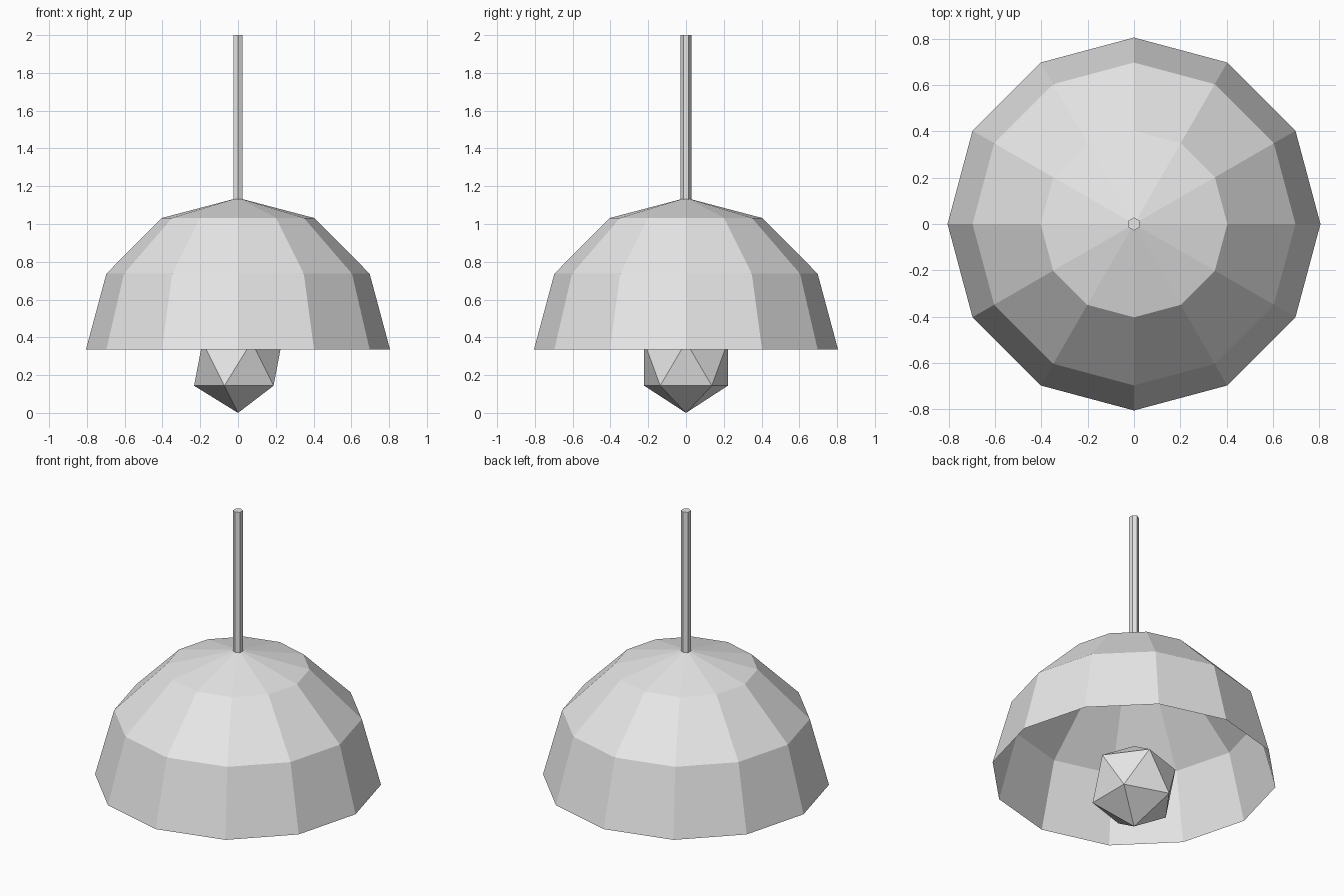
import bpy
import bmesh
import math

cube = bpy.data.objects.get("Cube")
if cube:
    bpy.data.objects.remove(cube, do_unlink=True)

# One pale grey for every part
grey = bpy.data.materials.new("pale_grey")
grey.use_nodes = True
grey.diffuse_color = (0.8, 0.8, 0.8, 1)
grey.node_tree.nodes["Principled BSDF"].inputs["Base Color"].default_value = grey.diffuse_color


def finish(obj, name):
    obj.name = obj.data.name = name
    obj.data.materials.append(grey)


def lathe_open_dome(name, profile, apex_z, sides):
    """Spin (radius, z) rings into an open, flat-faced sheet closed at the apex."""
    bm = bmesh.new()
    rings = []
    for radius, z in profile:
        angles = [math.tau * i / sides for i in range(sides)]
        rings.append([bm.verts.new((radius * math.cos(a), radius * math.sin(a), z)) for a in angles])
    apex = bm.verts.new((0, 0, apex_z))
    for i in range(sides):
        j = (i + 1) % sides
        for low, high in zip(rings, rings[1:]):
            bm.faces.new((low[i], low[j], high[j], high[i]))
        bm.faces.new((rings[-1][i], rings[-1][j], apex))
    mesh = bpy.data.meshes.new(name)
    bm.to_mesh(mesh)
    bm.free()
    obj = bpy.data.objects.new(name, mesh)
    bpy.context.collection.objects.link(obj)
    finish(obj, name)


# Twelve-sided shade, open underneath
lathe_open_dome("shade", [(0.805, 0.335), (0.697, 0.737), (0.403, 1.032)], 1.138, 12)

# Faceted bulb
bulb_radius = 0.26
bpy.ops.mesh.primitive_ico_sphere_add(subdivisions=1, radius=bulb_radius, location=(0, 0, bulb_radius))
finish(bpy.context.object, "bulb")

# Hexagonal hanging cord
cord_bottom, cord_top = 1.13, 2.0
bpy.ops.mesh.primitive_cylinder_add(vertices=6, radius=0.028, depth=cord_top - cord_bottom,
                                    location=(0, 0, (cord_top + cord_bottom) / 2))
finish(bpy.context.object, "cord")
